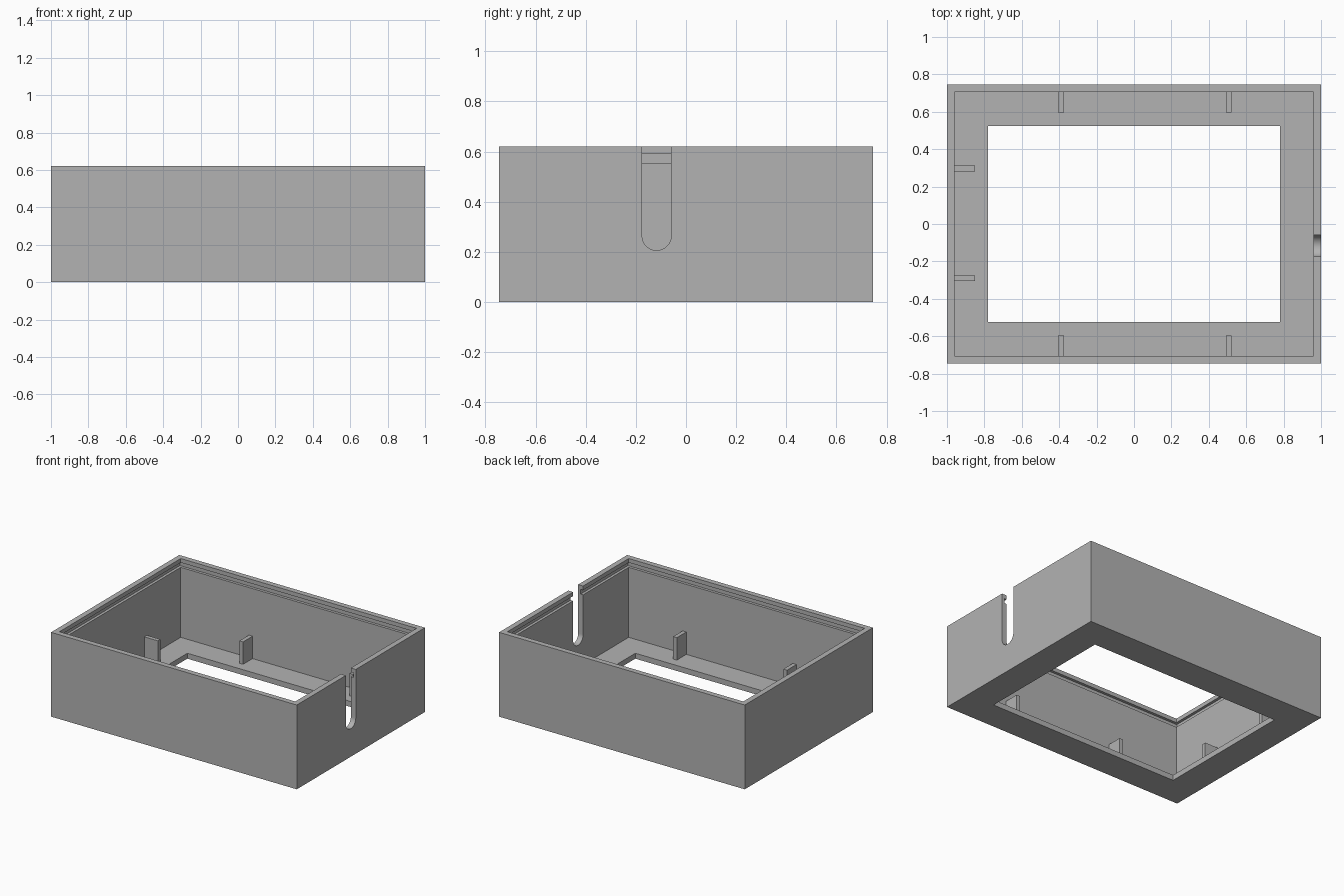
import bpy, bmesh
from math import pi, sin, cos

cube = bpy.data.objects.get("Cube")
if cube:
    bpy.data.objects.remove(cube, do_unlink=True)

GREY = (0.45, 0.45, 0.45, 1)
HX, HY, H = 1.0, 0.745, 0.62        # outer half sizes and height
WALL, FLOOR, GROOVE = 0.04, 0.04, 0.02

mat = bpy.data.materials.new("matte grey")
mat.use_nodes = True
mat.diffuse_color = GREY
mat.node_tree.nodes["Principled BSDF"].inputs["Base Color"].default_value = GREY


def finish(name, bm):
    bmesh.ops.recalc_face_normals(bm, faces=bm.faces)
    mesh = bpy.data.meshes.new(name)
    bm.to_mesh(mesh)
    bm.free()
    mesh.materials.append(mat)
    obj = bpy.data.objects.new(name, mesh)
    bpy.context.collection.objects.link(obj)
    return obj


def box(name, x0, x1, y0, y1, z0, z1):
    bm = bmesh.new()
    bmesh.ops.create_cube(bm, size=1)
    for v in bm.verts:
        v.co = (x1 if v.co.x > 0 else x0,
                y1 if v.co.y > 0 else y0,
                z1 if v.co.z > 0 else z0)
    return finish(name, bm)


# Case: a wall section swept around a rectangle, with a floor window and lid groove
win = (0.78, 0.525)
outer = (HX, HY)
inner = (HX - WALL, HY - WALL)
groove = (inner[0] + GROOVE, inner[1] + GROOVE)
section = [(win, 0), (outer, 0), (outer, H), (inner, H), (inner, 0.59),
           (groove, 0.59), (groove, 0.555), (inner, 0.555),
           (inner, FLOOR), (win, FLOOR)]
bm = bmesh.new()
rings = [[bm.verts.new((sx * x, sy * y, z))
          for sx, sy in ((-1, -1), (1, -1), (1, 1), (-1, 1))]
         for (x, y), z in section]
for i, a in enumerate(rings):
    b = rings[(i + 1) % len(rings)]
    for k in range(4):
        n = (k + 1) % 4
        bm.faces.new((a[k], a[n], b[n], b[k]))
case = finish("case", bm)

# Cable slot: round-bottomed cutter through the +x wall
cy, cz, r, steps = -0.117, 0.264, 0.058, 24
outline = [(cy + r, H + 0.1), (cy - r, H + 0.1)]
outline += [(cy - r * cos(pi * i / steps), cz - r * sin(pi * i / steps))
            for i in range(steps + 1)]
bm = bmesh.new()
face = bm.faces.new([bm.verts.new((HX - 0.1, y, z)) for y, z in outline])
ext = bmesh.ops.extrude_face_region(bm, geom=[face])
bmesh.ops.translate(bm, vec=(0.2, 0, 0),
                    verts=[e for e in ext["geom"] if isinstance(e, bmesh.types.BMVert)])
cutter = finish("slot_cutter", bm)
cutter.hide_render = True

mod = case.modifiers.new("cable slot", 'BOOLEAN')
mod.operation = 'DIFFERENCE'
mod.solver = 'EXACT'
mod.object = cutter
bpy.ops.object.select_all(action='DESELECT')
bpy.context.view_layer.objects.active = case
case.select_set(True)
bpy.ops.object.modifier_apply(modifier=mod.name)
bpy.data.objects.remove(cutter, do_unlink=True)
bpy.ops.object.shade_smooth_by_angle()

# Locating tabs standing on the floor against the walls
T, LEN, TOP, SINK = 0.015, 0.11, 0.205, 0.005
for x, place in ((-0.39, "right"), (0.506, "left")):
    box(f"back_tab_{place}", x - T, x + T, inner[1] - LEN, inner[1] + SINK, FLOOR - SINK, TOP)
    box(f"front_tab_{place}", x - T, x + T, -inner[1] - SINK, -inner[1] + LEN, FLOOR - SINK, TOP)
for y, place in ((-0.29, "front"), (0.297, "back")):
    box(f"side_tab_{place}", -inner[0] - SINK, -inner[0] + LEN, y - T, y + T, FLOOR - SINK, TOP)
